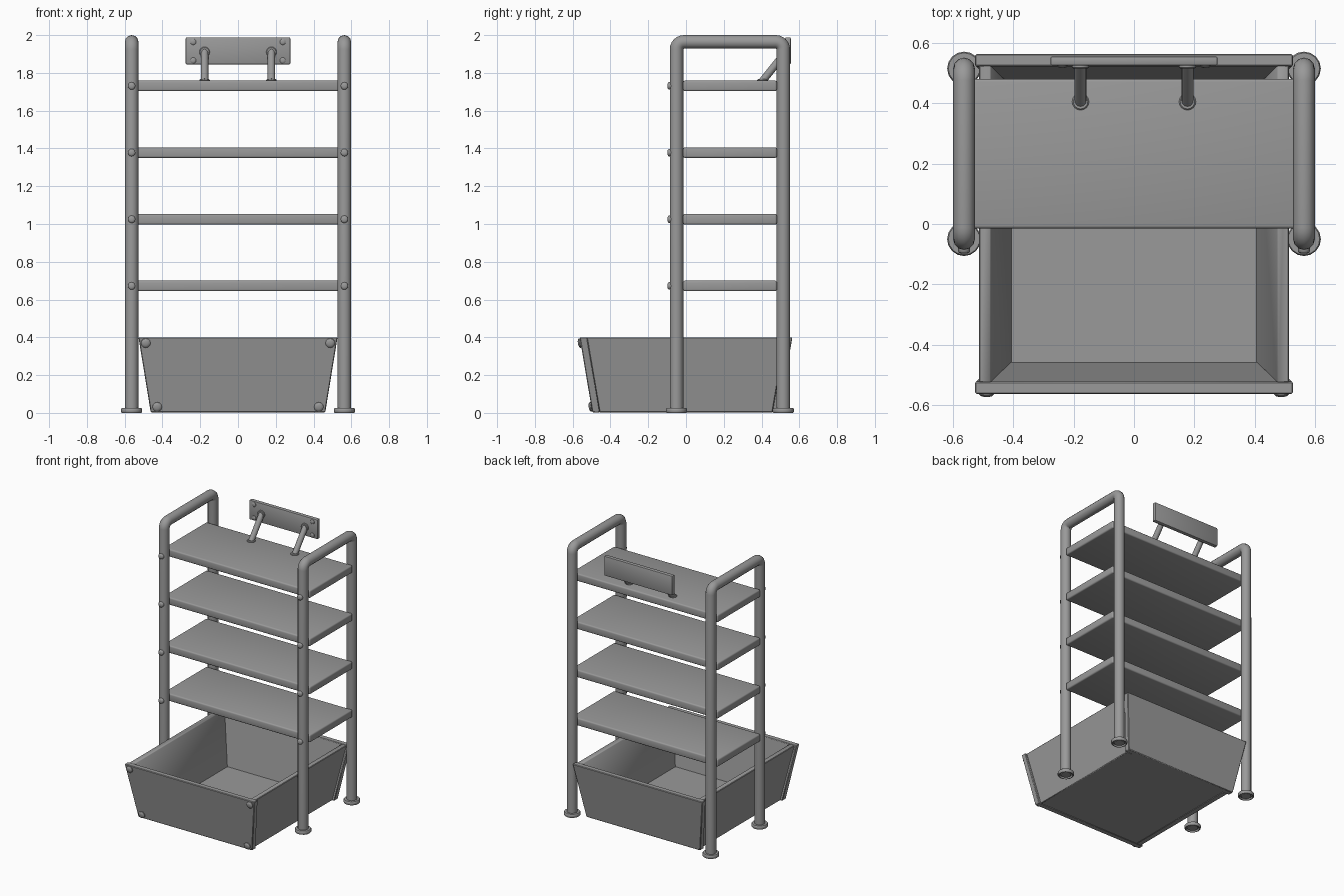
import bpy, bmesh, math
from mathutils import Vector

cube = bpy.data.objects.get("Cube")
if cube:
    bpy.data.objects.remove(cube)

grey = bpy.data.materials.new("plain_grey")
grey.use_nodes = True
COLOUR = (0.32, 0.32, 0.32, 1)
grey.diffuse_color = COLOUR
grey.node_tree.nodes["Principled BSDF"].inputs["Base Color"].default_value = COLOUR


def finish(ob, smooth=True):
    ob.data.materials.append(grey)
    bpy.ops.object.select_all(action='DESELECT')
    ob.select_set(True)
    bpy.context.view_layer.objects.active = ob
    if smooth:
        bpy.ops.object.shade_smooth_by_angle(angle=math.radians(40))
    return ob


def from_bmesh(name, bm, smooth=True):
    bmesh.ops.recalc_face_normals(bm, faces=bm.faces)
    me = bpy.data.meshes.new(name)
    bm.to_mesh(me)
    bm.free()
    ob = bpy.data.objects.new(name, me)
    bpy.context.collection.objects.link(ob)
    return finish(ob, smooth)


def board(name, bottom, top, z0, z1, bevel=0.004, segments=1):
    """Board between two rectangles (x0, x1, y0, y1) at heights z0 and z1."""
    bm = bmesh.new()
    rings = [[bm.verts.new((x, y, z)) for x, y in
              ((r[0], r[2]), (r[1], r[2]), (r[1], r[3]), (r[0], r[3]))]
             for r, z in ((bottom, z0), (top, z1))]
    bm.faces.new(rings[0])
    bm.faces.new(rings[1])
    for i in range(4):
        j = (i + 1) % 4
        bm.faces.new((rings[0][i], rings[0][j], rings[1][j], rings[1][i]))
    bmesh.ops.recalc_face_normals(bm, faces=bm.faces)
    bmesh.ops.bevel(bm, geom=bm.edges[:], offset=bevel, segments=segments,
                    profile=0.5, affect='EDGES')
    return from_bmesh(name, bm)


def lathe(name, profile, centre, axis, sides=16):
    """Spin (radius, height) points about an axis through centre."""
    bm = bmesh.new()
    turn = Vector(axis).to_track_quat('Z', 'Y')
    rings = []
    for r, h in profile:
        ring = []
        for i in range(sides):
            a = math.tau * i / sides
            p = Vector((r * math.cos(a), r * math.sin(a), h))
            ring.append(bm.verts.new(turn @ p + Vector(centre)))
        rings.append(ring)
    for a, b in zip(rings, rings[1:]):
        for i in range(sides):
            j = (i + 1) % sides
            bm.faces.new((a[i], a[j], b[j], b[i]))
    bm.faces.new(rings[0])
    bm.faces.new(rings[-1])
    return from_bmesh(name, bm)


def screw(name, centre, axis, r, h):
    lathe(name, [(r, -0.01), (r, h * 0.4), (r * 0.8, h * 0.8), (r * 0.4, h)],
          centre, axis, 12)


def tube(name, points, radius):
    cu = bpy.data.curves.new(name, 'CURVE')
    cu.dimensions = '3D'
    cu.bevel_depth = radius
    cu.bevel_resolution = 4
    cu.use_fill_caps = True
    sp = cu.splines.new('POLY')
    sp.points.add(len(points) - 1)
    for p, co in zip(sp.points, points):
        p.co = (*co, 1)
    ob = bpy.data.objects.new(name, cu)
    bpy.context.collection.objects.link(ob)
    bpy.ops.object.select_all(action='DESELECT')
    ob.select_set(True)
    bpy.context.view_layer.objects.active = ob
    bpy.ops.object.convert(target='MESH')
    return finish(bpy.context.view_layer.objects.active)


POST_X, FRONT_Y, BACK_Y, TUBE_R = 0.563, -0.05, 0.515, 0.036
SHELF_Z = [0.672, 1.025, 1.378, 1.731]
SIDES = ((-1, "right"), (1, "left"))

# Side frames: bent tubes with rounded upper corners, on hollow feet
BEND, TOP = 0.04, 2.0 - TUBE_R
for s, side in SIDES:
    x = s * POST_X
    path = [(x, FRONT_Y, 0.005)]
    for y, start in ((FRONT_Y + BEND, math.pi), (BACK_Y - BEND, math.pi / 2)):
        for i in range(7):
            a = start - math.pi / 2 * i / 6
            path.append((x, y + BEND * math.cos(a), TOP - BEND + BEND * math.sin(a)))
    path.append((x, BACK_Y, 0.005))
    tube(f"{side}_frame", path, TUBE_R)
    for y, end in ((FRONT_Y, "front"), (BACK_Y, "back")):
        lathe(f"{side}_{end}_foot",
              [(0.044, 0.012), (0.046, 0), (0.052, 0), (0.056, 0.005),
               (0.056, 0.02), (0.052, 0.026), (0.03, 0.026)], (x, y, 0), (0, 0, 1))
    for i, z in enumerate(SHELF_Z):
        screw(f"{side}_shelf_screw_{i + 1}", (x, FRONT_Y - TUBE_R, z), (0, -1, 0),
              0.02, 0.012)

# Shelves
for i, z in enumerate(SHELF_Z):
    r = (-0.594, 0.594, -0.015, 0.481)
    board(f"shelf_{i + 1}", r, r, z - 0.028, z + 0.028, 0.01, 3)

# Flared bin: floor, side walls, front and back boards
H = 0.4
board("bin_floor", (-0.41, 0.41, -0.46, 0.46), (-0.41, 0.41, -0.46, 0.46), 0.006, 0.022, 0.001)
for s, side in SIDES:
    lo, hi = sorted((s * 0.403, s * 0.445)), sorted((s * 0.474, s * 0.514))
    board(f"bin_{side}_wall", (*lo, -0.458, 0.458), (*hi, -0.526, 0.526), 0.003, H)
for s, end in ((-1, "front"), (1, "back")):
    lo, hi = sorted((s * 0.455, s * 0.496)), sorted((s * 0.523, s * 0.563))
    board(f"bin_{end}_board", (-0.462, 0.462, *lo), (-0.527, 0.527, *hi), 0.003, H)

# Bin front screws, square to the sloping board
slope = 0.067 / H
for s, side in SIDES:
    for x, z, level in ((0.488, 0.37, "upper"), (0.428, 0.032, "lower")):
        screw(f"bin_{side}_{level}_screw", (s * x, -0.496 - slope * z, z),
              (0, -1, -slope), 0.025, 0.014)

# Sign plate with corner screws, held by two slanted struts
r = (-0.277, 0.277, 0.525, 0.555)
board("sign_plate", r, r, 1.845, 1.988, 0.006, 2)
for s, side in SIDES:
    for z, level in ((1.866, "lower"), (1.964, "upper")):
        screw(f"sign_{side}_{level}_screw", (s * 0.237, 0.525, z), (0, -1, 0), 0.016, 0.008)
    foot, head = (s * 0.177, 0.405, 1.757), (s * 0.177, 0.53, 1.913)
    tube(f"sign_{side}_strut", [foot, head], 0.02)
    for part, at, axis in (("base", foot, (0, 0, 1)), ("head", (head[0], 0.525, 1.91), (0, -1, 0))):
        lathe(f"sign_{side}_strut_{part}", [(0.028, -0.004), (0.028, 0.006), (0.024, 0.01)],
              at, axis)
